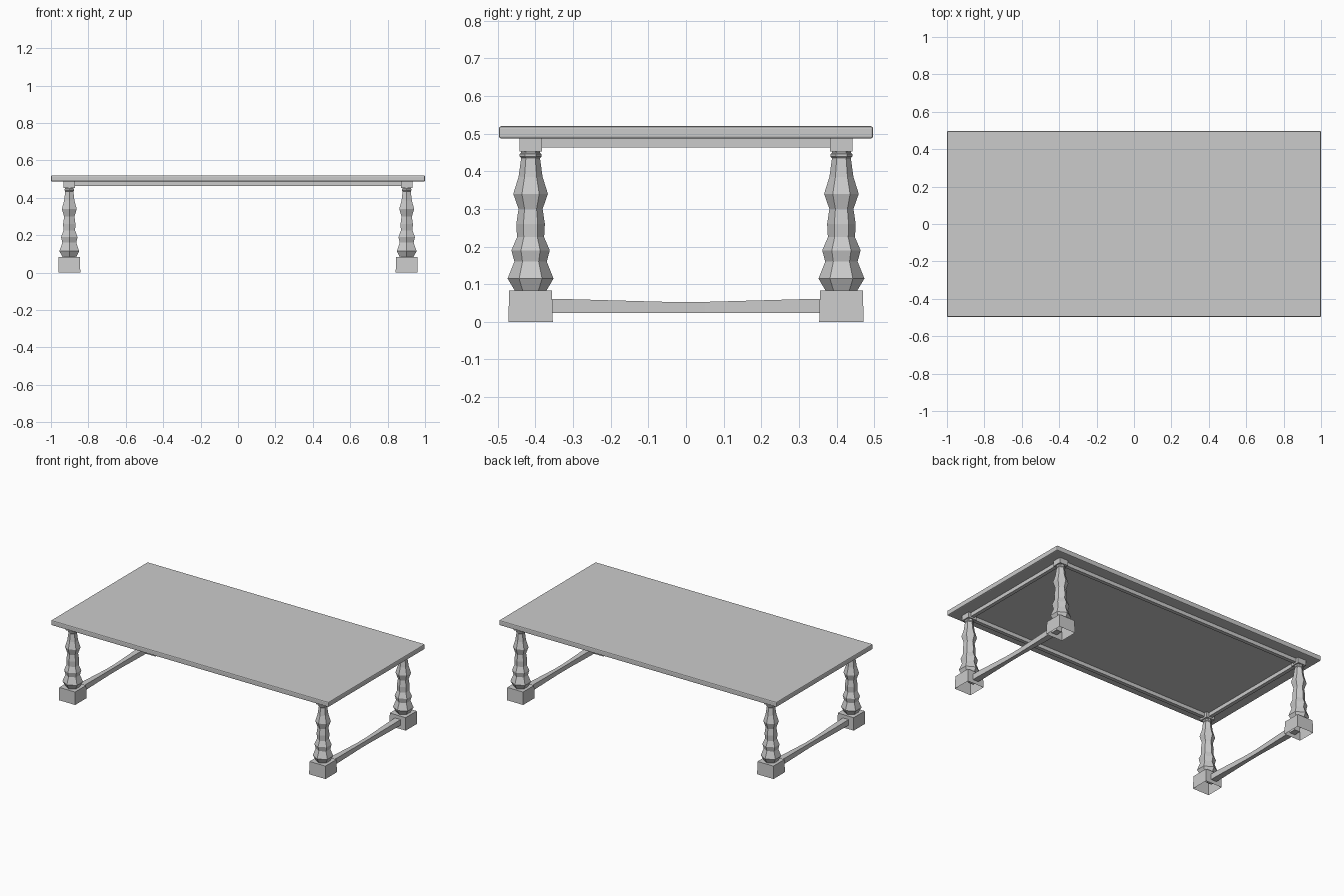
import bpy, bmesh, math

if "Cube" in bpy.data.objects:
    bpy.data.objects.remove(bpy.data.objects["Cube"])

LX, LY = 0.902, 0.413   # leg centre offsets


def make(name, rings, caps=(True, True)):
    """Loft a list of equal-length point rings into one object."""
    bm = bmesh.new()
    loops = [[bm.verts.new(p) for p in r] for r in rings]
    n = len(loops[0])
    for a, b in zip(loops, loops[1:]):
        for i in range(n):
            j = (i + 1) % n
            bm.faces.new((a[i], a[j], b[j], b[i]))
    if caps[0]:
        bm.faces.new(loops[0][::-1])
    if caps[1]:
        bm.faces.new(loops[-1])
    bmesh.ops.recalc_face_normals(bm, faces=bm.faces)
    me = bpy.data.meshes.new(name)
    bm.to_mesh(me)
    bm.free()
    ob = bpy.data.objects.new(name, me)
    bpy.context.collection.objects.link(ob)
    return ob


def square(cx, cy, z, hx, hy):
    return [(cx - hx, cy - hy, z), (cx + hx, cy - hy, z),
            (cx + hx, cy + hy, z), (cx - hx, cy + hy, z)]


def box(name, cx, cy, hx, hy, z0, z1):
    return make(name, [square(cx, cy, z0, hx, hy), square(cx, cy, z1, hx, hy)])


# Table top with a small chamfer
top = box("table_top", 0, 0, 1.0, 0.497, 0.487, 0.52)
bev = top.modifiers.new("chamfer", 'BEVEL')
bev.width = 0.006
bev.segments = 2

# Turned six-sided leg profile: (radius, z)
profile = [(0.042, 0.083), (0.061, 0.115), (0.043, 0.16), (0.051, 0.19),
           (0.036, 0.225), (0.038, 0.26), (0.032, 0.30), (0.046, 0.34),
           (0.032, 0.385), (0.025, 0.435), (0.029, 0.439), (0.029, 0.446),
           (0.025, 0.449), (0.025, 0.455)]

for sx, xn in ((-1, "left"), (1, "right")):
    for sy, yn in ((-1, "front"), (1, "back")):
        x, y = sx * LX, sy * LY
        tag = f"{yn}_{xn}"
        # Foot block, slightly tapered and open underneath
        make(f"foot_{tag}", [square(x, y, 0, 0.059, 0.059),
                             square(x, y, 0.083, 0.057, 0.057)], (False, True))
        # Turned leg, corners pointing along y
        rings = [[(x + r * math.sin(k * math.pi / 3), y + r * math.cos(k * math.pi / 3), z)
                  for k in range(6)] for r, z in profile]
        make(f"leg_{tag}", rings, (False, False))
        # Block joining the leg to the top
        box(f"leg_block_{tag}", x, y, 0.03, 0.03, 0.453, 0.488)

    # End stretcher, waisted towards the middle
    sections = [(-0.40, 0.020, 0.062), (-0.30, 0.020, 0.060), (-0.05, 0.013, 0.053),
                (0.05, 0.013, 0.053), (0.30, 0.020, 0.060), (0.40, 0.020, 0.062)]
    make(f"stretcher_{xn}", [[(sx * LX - w, yy, 0.024), (sx * LX + w, yy, 0.024),
                              (sx * LX + w, yy, zt), (sx * LX - w, yy, zt)]
                             for yy, w, zt in sections])
    # Short apron
    box(f"end_apron_{xn}", sx * LX, 0, 0.012, LY - 0.029, 0.463, 0.488)

# Long aprons
for sy, yn in ((-1, "front"), (1, "back")):
    box(f"long_apron_{yn}", 0, sy * LY, LX - 0.029, 0.012, 0.463, 0.488)
